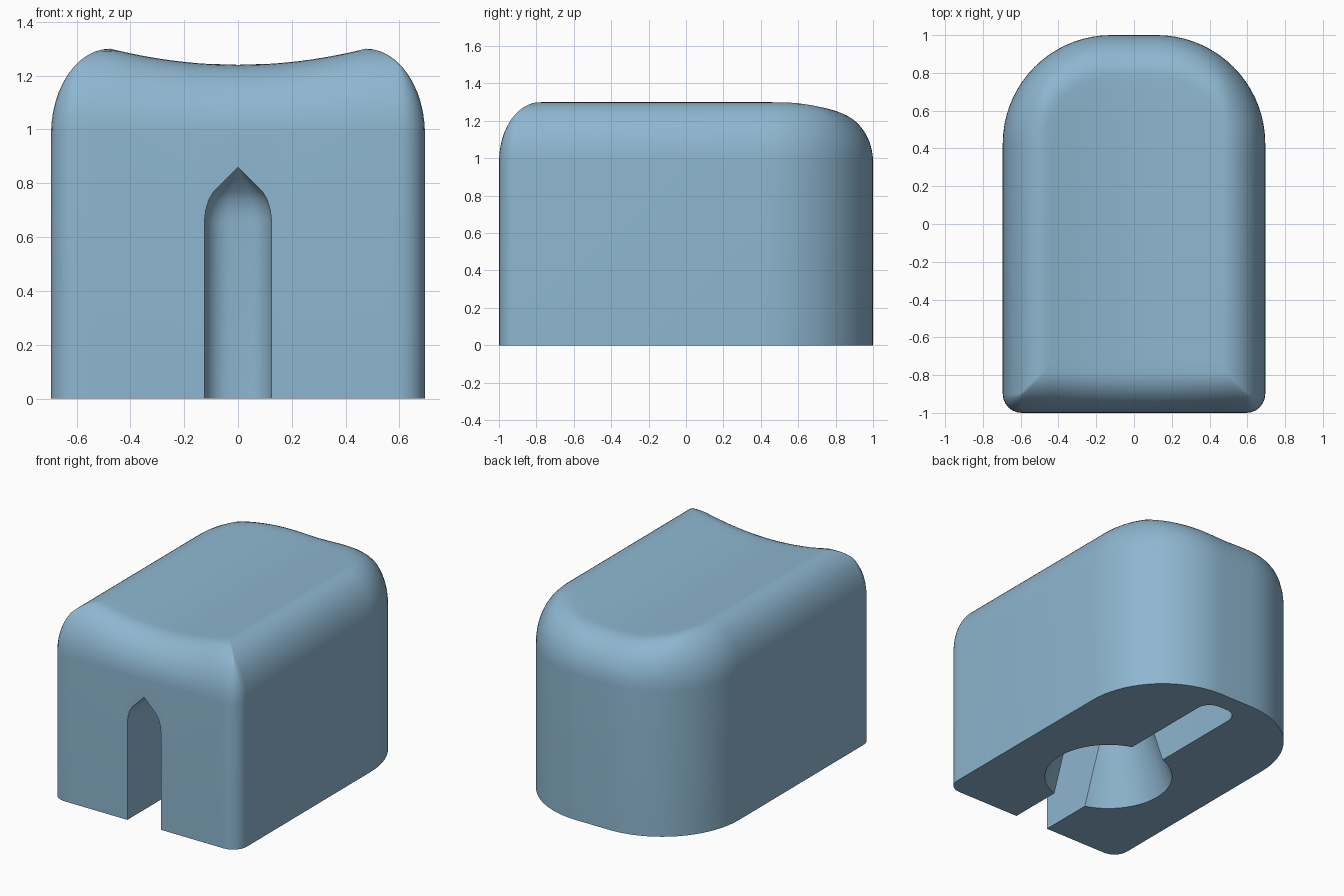
import bpy, bmesh, math

if "Cube" in bpy.data.objects:
    bpy.data.objects.remove(bpy.data.objects["Cube"])

mat = bpy.data.materials.new("soft_blue")
mat.diffuse_color = (0.27, 0.47, 0.63, 1)
mat.use_nodes = True
mat.node_tree.nodes["Principled BSDF"].inputs["Base Color"].default_value = mat.diffuse_color


def loft(name, rings, apex=None):
    """Closed solid from equal-length rings, capped below and above."""
    bm = bmesh.new()
    loops = [[bm.verts.new(p) for p in r] for r in rings]
    n = len(loops[0])
    for a, b in zip(loops, loops[1:]):
        for i in range(n):
            j = (i + 1) % n
            bm.faces.new((a[i], a[j], b[j], b[i]))
    bm.faces.new(loops[0][::-1])
    if apex:
        tip = bm.verts.new(apex)
        for i in range(n):
            bm.faces.new((loops[-1][i], loops[-1][(i + 1) % n], tip))
    else:
        bm.faces.new(loops[-1])
    bmesh.ops.recalc_face_normals(bm, faces=bm.faces)
    me = bpy.data.meshes.new(name)
    bm.to_mesh(me)
    bm.free()
    me.materials.append(mat)
    ob = bpy.data.objects.new(name, me)
    bpy.context.collection.objects.link(ob)
    return ob


def arc(cx, cy, r, a0, a1, n):
    return [(cx + r * math.cos(math.radians(a0 + (a1 - a0) * i / n)),
             cy + r * math.sin(math.radians(a0 + (a1 - a0) * i / n))) for i in range(n + 1)]


def outline(d):
    """Footprint inset by d: tight front corners, broad back corners."""
    hx, hy = 0.695 - d, 1 - d
    rf, rb = max(0.1 - d, 0.012), 0.575 - d
    half = [((hx - rf) * i / 12, -hy) for i in range(12)]
    half += arc(hx - rf, -hy + rf, rf, -90, 0, 6)
    half += arc(hx - rb, hy - rb, rb, 0, 90, 18) + [(0, hy)]
    return half + [(-x, y) for x, y in half[-2:0:-1]]


def saddle(x):
    """Dished top height across the width."""
    return 1.24 + 0.06 * min(abs(x) / 0.475, 1) ** 2


# Body: straight walls, elliptical shoulder, dished top
rings = [[(x, y, 0) for x, y in outline(0)]]
for k in range(13):
    t = math.pi / 2 * k / 12
    rings.append([(x, y, 0.98 + (saddle(x) - 0.98) * math.sin(t))
                  for x, y in outline(0.22 * (1 - math.cos(t)))])
top = outline(0.22)
for k in range(1, 12):
    s = 1 - k / 12
    rings.append([(x * s, y * s, saddle(x * s)) for x, y in top])
body = loft("body", rings, (0, 0, 1.24))

# Slot cutter: pointed arch, rounded at the far end
slot = []
for w, z in [(0.125, -0.1), (0.125, 0.66), (0.12, 0.7), (0.108, 0.74),
             (0.09, 0.77), (0.045, 0.815), (0.002, 0.858)]:
    end, r = 0.745 + w, w * 0.75
    half = [(w, -1.2)] + arc(w - r, end - r, r, 0, 90, 8)
    slot.append([(x, y, z) for x, y in half + [(-x, y) for x, y in half[::-1]]])
slot_cutter = loft("slot_cutter", slot)

# Tapered pit cutter
pit_cutter = loft("pit_cutter", [
    [(x, y, z) for x, y in arc(0, -0.25, r, 0, 360, 64)[:-1]]
    for r, z in [(0.417, -0.05), (0.11, 0.843)]])

for cutter in (slot_cutter, pit_cutter):
    m = body.modifiers.new(cutter.name, "BOOLEAN")
    m.operation, m.solver, m.object = "DIFFERENCE", "EXACT", cutter
    bpy.context.view_layer.objects.active = body
    bpy.ops.object.modifier_apply(modifier=m.name)
    bpy.data.objects.remove(cutter)

body.select_set(True)
bpy.ops.object.shade_smooth_by_angle(angle=math.radians(35))
